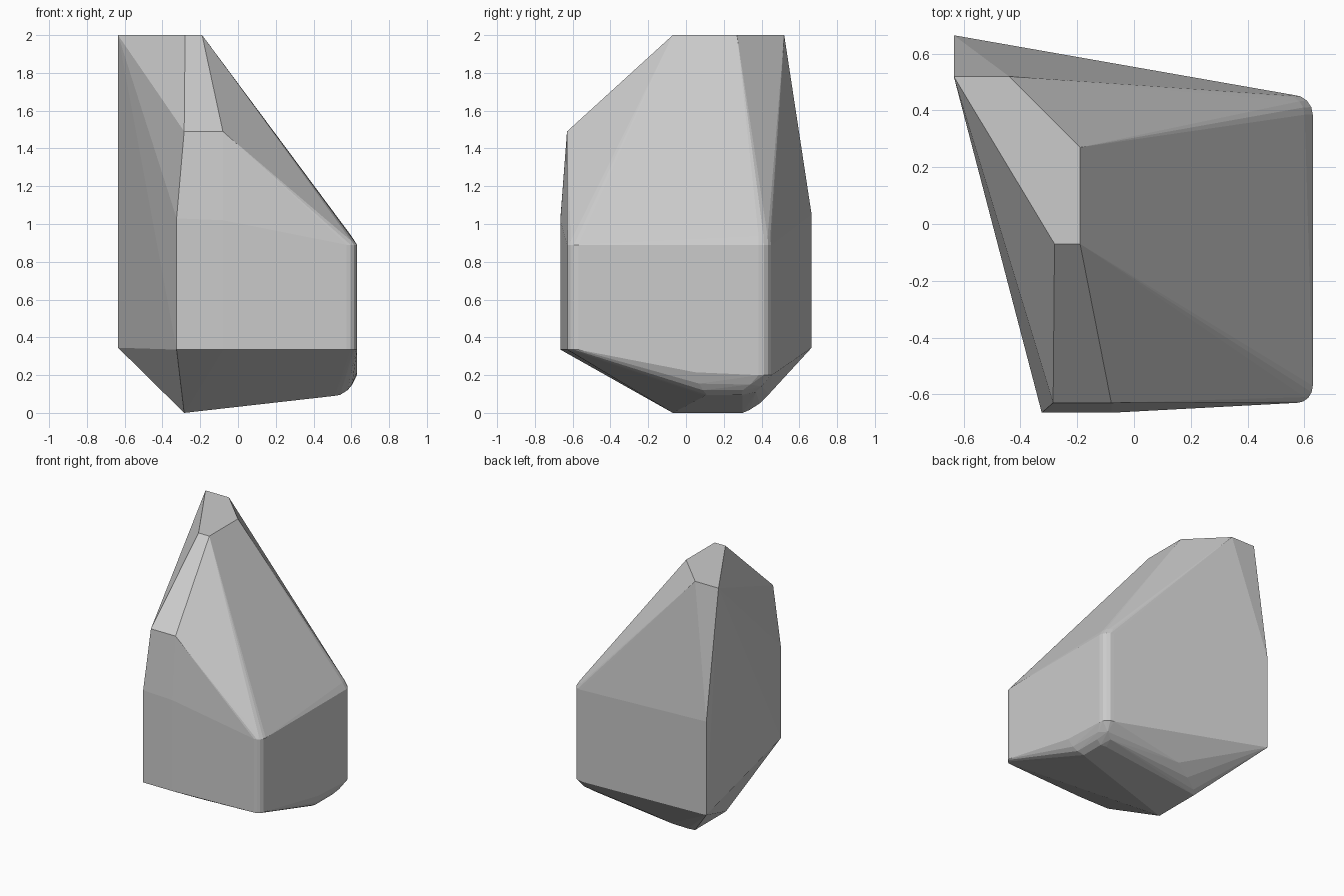
import bpy, bmesh
from math import sin, cos, pi

if "Cube" in bpy.data.objects:
    bpy.data.objects.remove(bpy.data.objects["Cube"])

# The faceted boulder is the convex hull of a few sharp corners plus rounded right corners
sharp = [
    # top facet
    (-.635, .52, 2), (-.44, .52, 2), (-.19, .27, 2), (-.19, -.07, 2), (-.28, -.07, 2),
    # front shoulder
    (-.285, -.63, 1.49), (-.08, -.63, 1.49),
    # front left wall
    (-.325, -.665, 1.03), (-.325, -.665, .335), (-.08, -.665, 1.02), (-.08, -.665, .335),
    # back left wall
    (-.635, .665, 1.05), (-.635, .665, .345),
    # bottom ridge
    (-.285, -.07, 0), (-.285, .3, 0), (-.25, .335, .015), (-.15, .39, .05), (-.03, .44, .1),
    # worn lower right edge
    (.63, .05, .215), (.605, .07, .155), (.58, .09, .12), (.54, .11, .095),
    (.51, .1, .09), (.5, .3, .09), (.54, .29, .095), (.52, .37, .11),
    (.58, .3, .12), (.605, .34, .15), (.57, .4, .14),
]


def round_corner(sy, cy, r, z_low, z_high):
    """Quarter-round vertical corner with a slightly narrower cap ring above."""
    pts = []
    for i in range(5):
        a = i * pi / 8
        c, s = cos(a), sin(a)
        pts.append((.63 - r + r * c, cy + sy * r * s, z_low))
        pts.append((.63 - r + r * c, cy + sy * r * s, z_high))
        pts.append((.605 - r + r * c * .95, cy + sy * r * s * .95, z_high + .045))
    return pts


points = sharp + round_corner(1, .385, .07, .2, .89)

# front right corner, without the raised cap
for i in range(5):
    a = i * pi / 8
    for z in (.335, .89):
        points.append((.575 + .055 * cos(a), -.57 - .06 * sin(a), z))
points.append((.6, -.61, .91))

bm = bmesh.new()
for p in points:
    bm.verts.new(p)
res = bmesh.ops.convex_hull(bm, input=bm.verts[:])
bmesh.ops.delete(bm, geom=[v for v in bm.verts if not v.link_faces], context='VERTS')
bmesh.ops.dissolve_limit(bm, angle_limit=.01, verts=bm.verts[:], edges=bm.edges[:])
bmesh.ops.recalc_face_normals(bm, faces=bm.faces[:])
mesh = bpy.data.meshes.new("boulder")
bm.to_mesh(mesh)
bm.free()
rock = bpy.data.objects.new("boulder", mesh)
bpy.context.collection.objects.link(rock)
